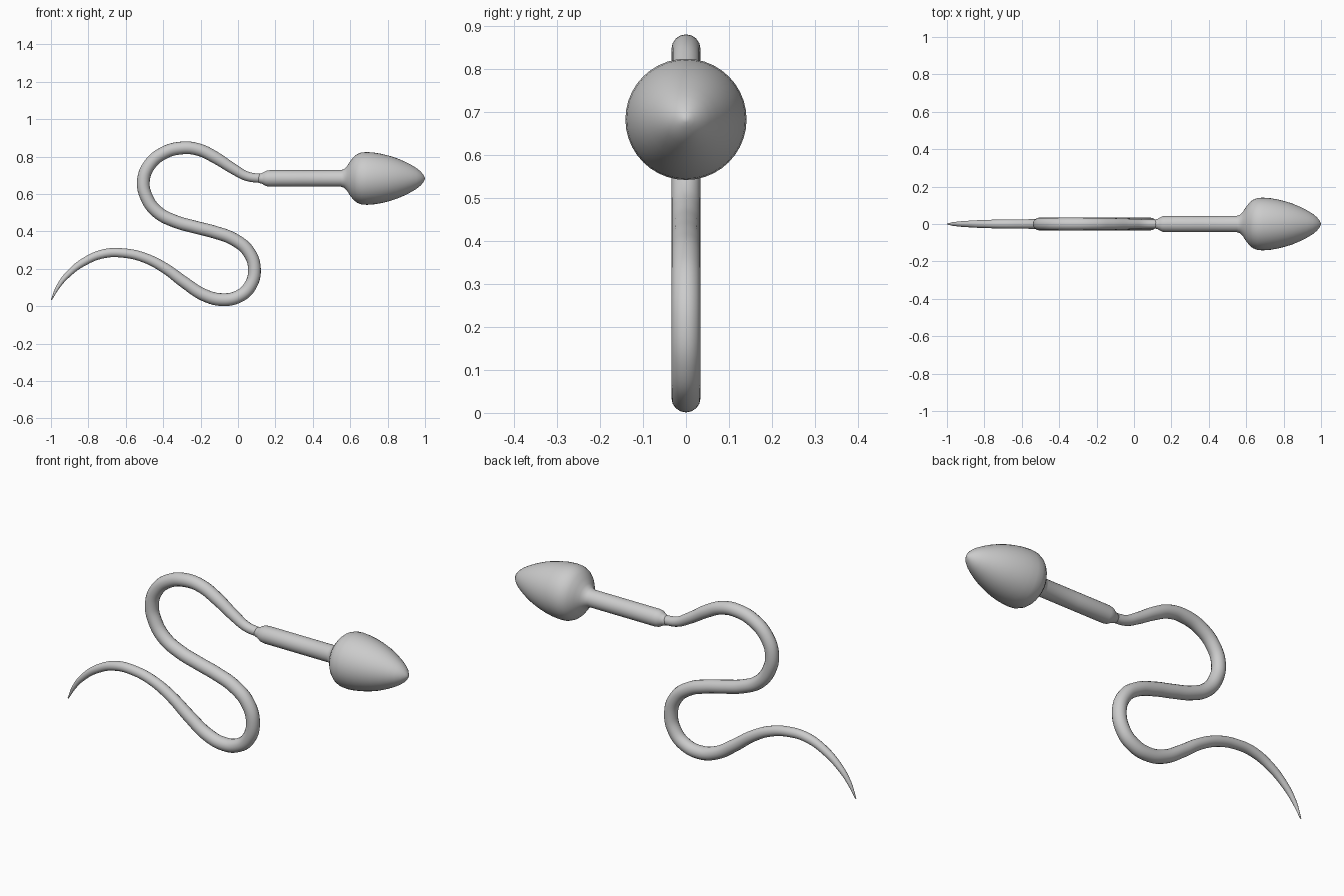
import bpy, bmesh, math
from mathutils import Matrix

AXIS_Z = 0.683


def lathe(name, profile, sides=40):
    """Revolve (x, radius) pairs around the horizontal head axis."""
    bm = bmesh.new()
    verts = [bm.verts.new((x, 0, r)) for x, r in profile]
    edges = [bm.edges.new(p) for p in zip(verts, verts[1:])]
    bmesh.ops.spin(bm, geom=verts + edges, cent=(0, 0, 0), axis=(1, 0, 0),
                   angle=math.tau, steps=sides, use_duplicate=False)
    bmesh.ops.remove_doubles(bm, verts=bm.verts, dist=0.0002)
    bmesh.ops.recalc_face_normals(bm, faces=bm.faces)
    for f in bm.faces:
        f.smooth = True
    mesh = bpy.data.meshes.new(name)
    bm.to_mesh(mesh)
    bm.free()
    mesh.transform(Matrix.Translation((0, 0, AXIS_Z)))
    obj = bpy.data.objects.new(name, mesh)
    bpy.context.collection.objects.link(obj)
    return obj


# Teardrop head and straight neck in one revolved profile
lathe("head_and_neck", [
    (0.105, 0), (0.11, 0.024), (0.125, 0.027), (0.138, 0.034), (0.15, 0.041),
    (0.17, 0.044), (0.36, 0.044), (0.55, 0.044), (0.567, 0.05), (0.583, 0.066),
    (0.598, 0.09), (0.618, 0.115), (0.635, 0.129), (0.66, 0.139), (0.69, 0.141),
    (0.73, 0.138), (0.77, 0.131), (0.81, 0.121), (0.85, 0.108), (0.89, 0.091),
    (0.925, 0.073), (0.955, 0.055), (0.977, 0.037), (0.991, 0.02),
    (0.998, 0.008), (1.0, 0)])

# Winding tail: (x, z, radius) along the centre line, neck to tip
path = [
    (0.125, 0.683, 0.024), (0.05, 0.694, 0.025), (-0.02, 0.731, 0.028),
    (-0.125, 0.797, 0.032), (-0.21, 0.837, 0.033), (-0.30, 0.846, 0.034),
    (-0.40, 0.818, 0.034), (-0.475, 0.753, 0.034), (-0.506, 0.668, 0.034),
    (-0.487, 0.578, 0.034), (-0.43, 0.503, 0.034), (-0.34, 0.455, 0.034),
    (-0.23, 0.423, 0.034), (-0.125, 0.396, 0.034), (-0.02, 0.356, 0.034),
    (0.056, 0.292, 0.034), (0.088, 0.198, 0.034), (0.063, 0.105, 0.034),
    (0.005, 0.053, 0.034), (-0.083, 0.035, 0.034), (-0.18, 0.059, 0.033),
    (-0.285, 0.126, 0.031), (-0.39, 0.203, 0.028), (-0.50, 0.259, 0.026),
    (-0.61, 0.284, 0.025), (-0.715, 0.281, 0.024), (-0.82, 0.239, 0.021),
    (-0.91, 0.169, 0.016), (-0.96, 0.107, 0.011), (-0.998, 0.034, 0.003)]

curve = bpy.data.curves.new("tail", 'CURVE')
curve.dimensions = '3D'
curve.bevel_depth = 1.0
curve.bevel_resolution = 6
curve.resolution_u = 6
curve.use_fill_caps = True
spline = curve.splines.new('BEZIER')
spline.bezier_points.add(len(path) - 1)
for p, (x, z, r) in zip(spline.bezier_points, path):
    p.co = (x, 0, z)
    p.radius = r
    p.handle_left_type = p.handle_right_type = 'AUTO'
tail = bpy.data.objects.new("tail", curve)
bpy.context.collection.objects.link(tail)

# Turn the tail into a smooth mesh
bpy.context.view_layer.objects.active = tail
tail.select_set(True)
bpy.ops.object.convert(target='MESH')
bpy.ops.object.shade_smooth_by_angle(angle=math.radians(40))
